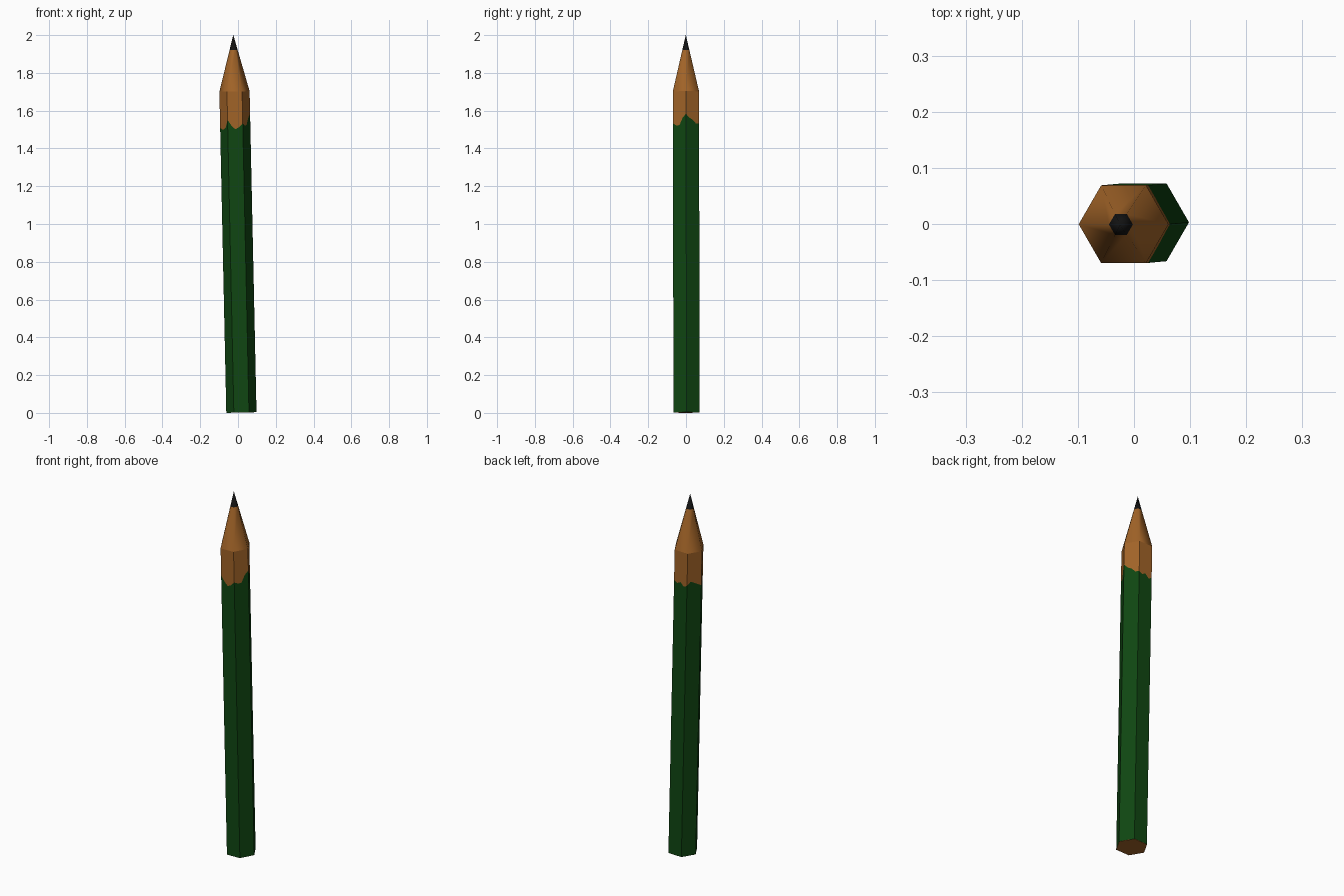
import bpy
import math
from mathutils import Matrix, Vector

cube = bpy.data.objects.get("Cube")
if cube:
    bpy.data.objects.remove(cube)

RADIUS = 0.08      # centre to corner of the hexagon
SHOULDER = 1.70    # where sharpening starts
LEAD = 1.92        # where the lead shows
TIP = 2.0
STEPS = 4          # paint edge points per side


def material(name, rgb):
    mat = bpy.data.materials.new(name)
    mat.use_nodes = True
    mat.diffuse_color = (*rgb, 1)
    bsdf = mat.node_tree.nodes["Principled BSDF"]
    bsdf.inputs["Base Color"].default_value = (*rgb, 1)
    bsdf.inputs["Roughness"].default_value = 0.8
    return mat


green = material("green paint", (0.005, 0.062, 0.006))
wood = material("bare wood", (0.36, 0.127, 0.021))
graphite = material("graphite", (0.006, 0.006, 0.006))

# The whole pencil leans slightly, from bottom centre to tip
bottom, top = Vector((0.018, 0.003, 0.002)), Vector((-0.025, -0.001, 2.0))
lean = (top - bottom) / TIP
TILT = Matrix.Translation(bottom) @ Vector((0, 0, 1)).rotation_difference(lean).to_matrix().to_4x4()


def hexagon(radius, steps):
    """Points around a hexagon with corners on the x axis."""
    corners = [Vector((math.cos(k * math.pi / 3), math.sin(k * math.pi / 3))) * radius
               for k in range(6)]
    return [corners[k].lerp(corners[(k + 1) % 6], s / steps)
            for k in range(6) for s in range(steps)]


def ring(radius, z, steps=1):
    return [(p.x, p.y, z) for p in hexagon(radius, steps)]


def loft(name, rings, mat, cap_start=False, smooth=False):
    """Skin between rings; a one-point last ring closes to an apex."""
    n = len(rings[0])
    verts = [v for r in rings for v in r]
    faces = []
    for i in range(len(rings) - 1):
        a, b = i * n, (i + 1) * n
        for k in range(n):
            j = (k + 1) % n
            if len(rings[i + 1]) == 1:
                faces.append((a + k, a + j, b))
            else:
                faces.append((a + k, a + j, b + j, b + k))
    if cap_start:
        faces.append(tuple(reversed(range(n))))
    mesh = bpy.data.meshes.new(name)
    mesh.from_pydata(verts, [], faces)
    mesh.transform(TILT)
    mesh.materials.append(mat)
    for f in mesh.polygons:
        f.use_smooth = smooth
    mesh.update()
    obj = bpy.data.objects.new(name, mesh)
    bpy.context.collection.objects.link(obj)
    return obj


# Wavy upper edge of the paint, four heights per side
wave = [1.58, 1.56, 1.55, 1.53,
        1.53, 1.52, 1.53, 1.51,
        1.52, 1.54, 1.53, 1.52,
        1.51, 1.50, 1.50, 1.51,
        1.55, 1.52, 1.50, 1.51,
        1.53, 1.52, 1.52, 1.56]
paint_edge = [(p.x, p.y, z) for p, z in zip(hexagon(RADIUS, STEPS), wave)]

# Painted shaft, bare wood collar and bottom end
loft("painted_shaft", [ring(RADIUS, 0, STEPS), paint_edge], green)
loft("wood_collar", [paint_edge, ring(RADIUS, SHOULDER, STEPS)], wood)
end = loft("wood_end", [ring(RADIUS, 0), ring(RADIUS, 0.002)], wood, cap_start=True)

# Sharpened cone and lead
lead_radius = RADIUS * (TIP - LEAD) / (TIP - SHOULDER)
loft("sharpened_wood", [ring(RADIUS, SHOULDER), ring(lead_radius, LEAD)], wood, smooth=True)
loft("lead_tip", [ring(lead_radius, LEAD), [(0, 0, TIP)]], graphite, smooth=True)
